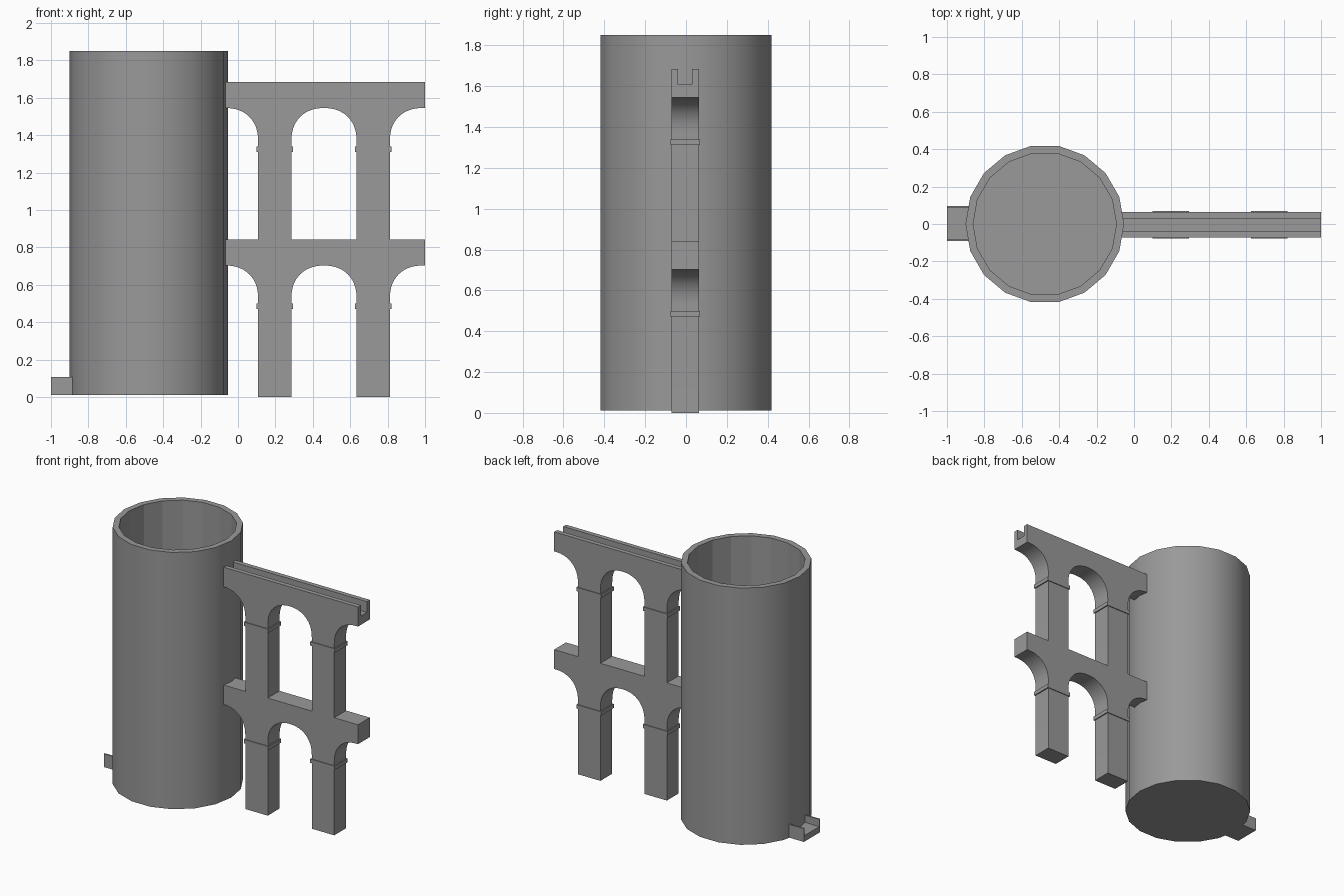
import bpy, bmesh
from math import pi, cos, sin
from mathutils import Vector

if "Cube" in bpy.data.objects:
    bpy.data.objects.remove(bpy.data.objects["Cube"])

MID_Y = -0.004            # aqueduct centre line
HALF_W = 0.067            # half thickness of the aqueduct
PIERS = (0.1965, 0.723)   # pier centre x
PIER_HALF = 0.089
SPAN_R = 0.175            # arch radius
X0, X1 = -0.07, 1.0

# Dark grey stone
stone = bpy.data.materials.new("stone")
stone.diffuse_color = (0.32, 0.32, 0.32, 1)
stone.use_nodes = True
stone.node_tree.nodes["Principled BSDF"].inputs["Base Color"].default_value = stone.diffuse_color


def new_object(name, bm):
    bmesh.ops.recalc_face_normals(bm, faces=bm.faces)
    mesh = bpy.data.meshes.new(name)
    bm.to_mesh(mesh)
    bm.free()
    mesh.materials.append(stone)
    obj = bpy.data.objects.new(name, mesh)
    bpy.context.collection.objects.link(obj)
    return obj


def box(name, x0, x1, y0, y1, z0, z1):
    bm = bmesh.new()
    bmesh.ops.create_cube(bm, size=1)
    for v in bm.verts:
        v.co = ((x0 + x1) / 2 + v.co.x * (x1 - x0),
                (y0 + y1) / 2 + v.co.y * (y1 - y0),
                (z0 + z1) / 2 + v.co.z * (z1 - z0))
    return new_object(name, bm)


def prism(name, points, offset):
    """Extrude a closed outline along an offset."""
    bm = bmesh.new()
    face = bm.faces.new([bm.verts.new(p) for p in points])
    res = bmesh.ops.extrude_face_region(bm, geom=[face], use_keep_orig=True)
    verts = [g for g in res['geom'] if isinstance(g, bmesh.types.BMVert)]
    bmesh.ops.translate(bm, verts=verts, vec=Vector(offset))
    return new_object(name, bm)


def activate(obj):
    bpy.ops.object.select_all(action='DESELECT')
    obj.select_set(True)
    bpy.context.view_layer.objects.active = obj


def arcade(name, base, crown, top):
    """Front outline of one tier: deck, slightly squared arches, two piers."""
    spring = crown - SPAN_R
    n, power = 16, 0.9
    arc = [(SPAN_R * cos(pi / 2 * i / n) ** power, SPAN_R * sin(pi / 2 * i / n) ** power)
           for i in range(n)] + [(0, SPAN_R)]
    pts = [(X1, top), (X0, top)]
    for px in PIERS:
        cl, cr = px - PIER_HALF - SPAN_R, px + PIER_HALF + SPAN_R
        pts += [(cl + u, spring + w) for u, w in reversed(arc)]
        pts += [(px - PIER_HALF, base), (px + PIER_HALF, base)]
        pts += [(cr - u, spring + w) for u, w in arc]
    pts.append((X1, crown))
    clean = [p for i, p in enumerate(pts)
             if abs(p[0] - pts[i - 1][0]) + abs(p[1] - pts[i - 1][1]) > 2e-3]
    return prism(name, [(x, MID_Y - HALF_W, z) for x, z in clean], (0, 2 * HALF_W, 0))


# Hollow 18-sided tower, smooth outside and faceted inside
CX, R_OUT, R_IN, SIDES = -0.477, 0.424, 0.383, 18
rings_spec = [(R_OUT, 0.012), (R_OUT, 1.85), (R_IN, 1.85), (R_IN, 0.06)]
bm = bmesh.new()
rings = [[bm.verts.new((CX + r * cos(2 * pi * i / SIDES), r * sin(2 * pi * i / SIDES), z))
          for i in range(SIDES)] for r, z in rings_spec]
for k in range(3):
    for i in range(SIDES):
        j = (i + 1) % SIDES
        f = bm.faces.new((rings[k][i], rings[k][j], rings[k + 1][j], rings[k + 1][i]))
        f.smooth = k == 0
bm.faces.new(rings[0])
bm.faces.new(rings[3])
for e in bm.edges:
    e.smooth = all(f.smooth for f in e.link_faces)
new_object("tower", bm)

# Open outlet channel with thin walls at the tower foot
outline = [(-0.09, 0.012), (0.095, 0.012), (0.095, 0.107), (0.085, 0.107),
           (0.085, 0.055), (-0.08, 0.055), (-0.08, 0.107), (-0.09, 0.107)]
prism("outlet", [(-1.0, y, z) for y, z in outline], (0.12, 0, 0))

# Two arcade tiers
lower = arcade("lower_arcade", 0.0, 0.703, 0.842)
upper = arcade("upper_arcade", 0.842, 1.545, 1.685)

# Water channel cut along the top deck
cutter = box("channel_cutter", X0 - 0.1, X1 + 0.1, MID_Y - 0.034, MID_Y + 0.034, 1.608, 1.8)
mod = upper.modifiers.new("channel", 'BOOLEAN')
mod.operation = 'DIFFERENCE'
mod.solver = 'EXACT'
mod.object = cutter
activate(upper)
bpy.ops.object.modifier_apply(modifier=mod.name)
bpy.data.objects.remove(cutter)

for tier in (lower, upper):
    activate(tier)
    bpy.ops.object.shade_smooth_by_angle(angle=0.52)

# Narrow bands around the piers
for tier, z in (("lower", 0.471), ("upper", 1.311)):
    for side, px in zip(("inner", "outer"), PIERS):
        h = PIER_HALF + 0.008
        box(f"{tier}_{side}_pier_band", px - h, px + h,
            MID_Y - HALF_W - 0.006, MID_Y + HALF_W + 0.006, z, z + 0.028)
